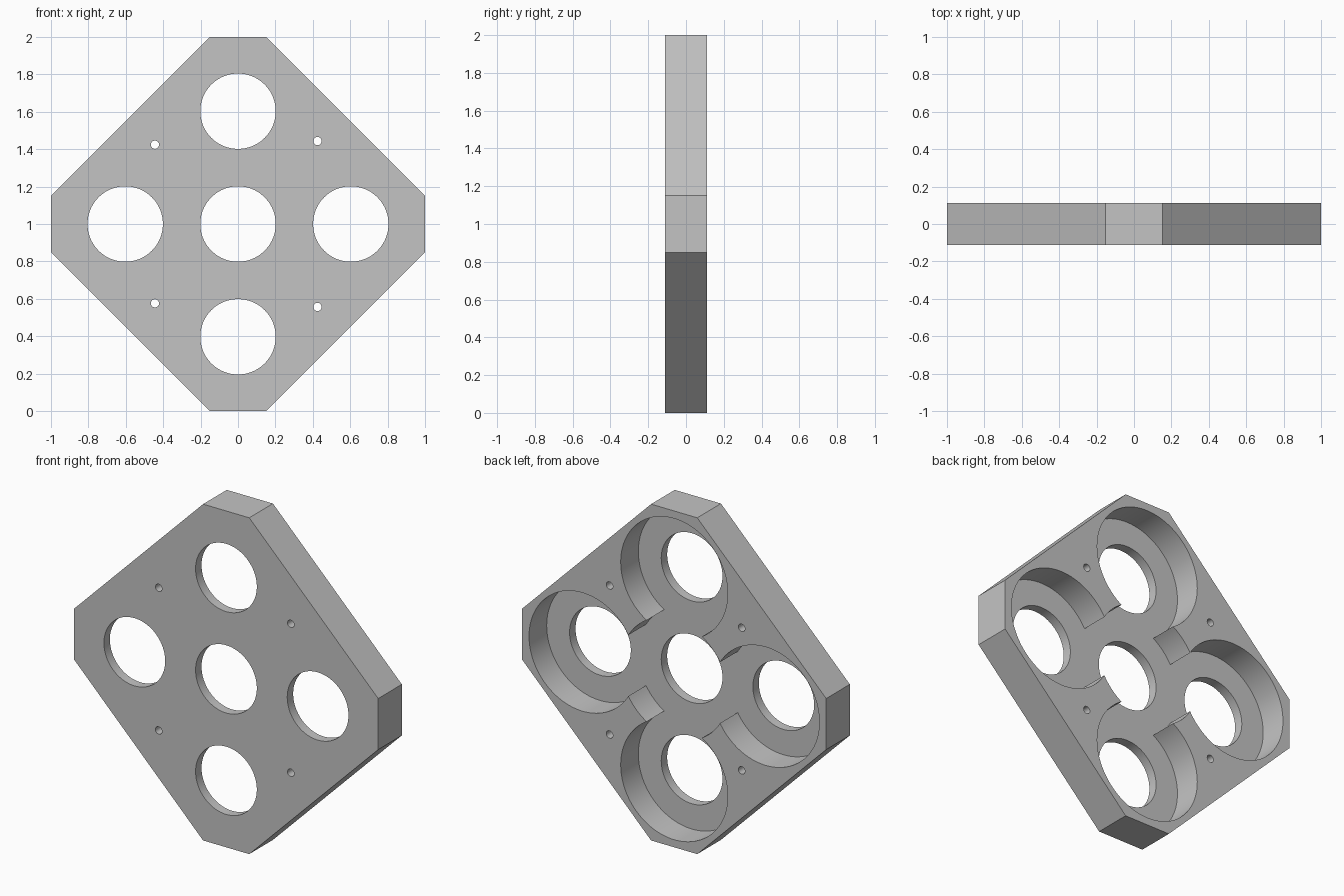
import bpy, bmesh, math
from mathutils import Matrix, Vector

cube = bpy.data.objects.get("Cube")
if cube:
    bpy.data.objects.remove(cube, do_unlink=True)

THICK = 0.222      # plate depth along y
FLOOR = 0.056      # material left in front of the pockets
FLAT = 0.152       # half length of the truncated corners
SPACING = 0.603    # distance from the middle opening to the outer ones
HOLE_R, POCKET_R, SCREW_R = 0.2015, 0.352, 0.022
FRONT = -THICK / 2

grey = bpy.data.materials.new("light_grey")
grey.use_nodes = True
grey.diffuse_color = (0.55, 0.55, 0.55, 1)
grey.node_tree.nodes["Principled BSDF"].inputs["Base Color"].default_value = (0.55, 0.55, 0.55, 1)


def make_object(name, bm):
    bmesh.ops.recalc_face_normals(bm, faces=bm.faces)
    mesh = bpy.data.meshes.new(name)
    bm.to_mesh(mesh)
    bm.free()
    mesh.materials.append(grey)
    obj = bpy.data.objects.new(name, mesh)
    bpy.context.collection.objects.link(obj)
    return obj


def drill(target, x, z, radius, y0, y1, segments):
    """Cut a round hole along y from y0 to y1."""
    bm = bmesh.new()
    place = Matrix.Translation((x, (y0 + y1) / 2, z)) @ Matrix.Rotation(math.pi / 2, 4, 'X')
    bmesh.ops.create_cone(bm, cap_ends=True, segments=segments, radius1=radius,
                          radius2=radius, depth=y1 - y0, matrix=place)
    cutter = make_object("hole_cutter", bm)
    cutter.hide_render = True
    mod = target.modifiers.new("hole", 'BOOLEAN')
    mod.operation, mod.solver, mod.object = 'DIFFERENCE', 'EXACT', cutter
    bpy.ops.object.modifier_apply(modifier=mod.name)
    bpy.data.objects.remove(cutter, do_unlink=True)


# Diamond plate with truncated corners
outline = [(FLAT, 0), (1, 1 - FLAT), (1, 1 + FLAT), (FLAT, 2),
           (-FLAT, 2), (-1, 1 + FLAT), (-1, 1 - FLAT), (-FLAT, 0)]
bm = bmesh.new()
face = bm.faces.new([bm.verts.new((x, FRONT, z)) for x, z in outline])
side = bmesh.ops.extrude_face_region(bm, geom=[face])
bmesh.ops.translate(bm, vec=Vector((0, THICK, 0)),
                    verts=[v for v in side["geom"] if isinstance(v, bmesh.types.BMVert)])
plate = make_object("holder_plate", bm)
bpy.ops.object.select_all(action='DESELECT')
plate.select_set(True)
bpy.context.view_layer.objects.active = plate

# Five overlapping round pockets in the back, each with a smaller through hole
centres = [(0, 1), (SPACING, 1), (-SPACING, 1), (0, 1 + SPACING), (0, 1 - SPACING)]
for x, z in centres:
    drill(plate, x, z, POCKET_R, FRONT + FLOOR, 0.3, 96)
for x, z in centres:
    drill(plate, x, z, HOLE_R, -0.3, 0.3, 96)

# Screw holes, slightly uneven from left to right
for x, dz in [(0.425, 0.443), (-0.444, 0.424)]:
    for s in (1, -1):
        drill(plate, x, 1 + s * dz, SCREW_R, -0.3, 0.3, 24)

bpy.ops.object.shade_smooth_by_angle(angle=math.radians(30))
